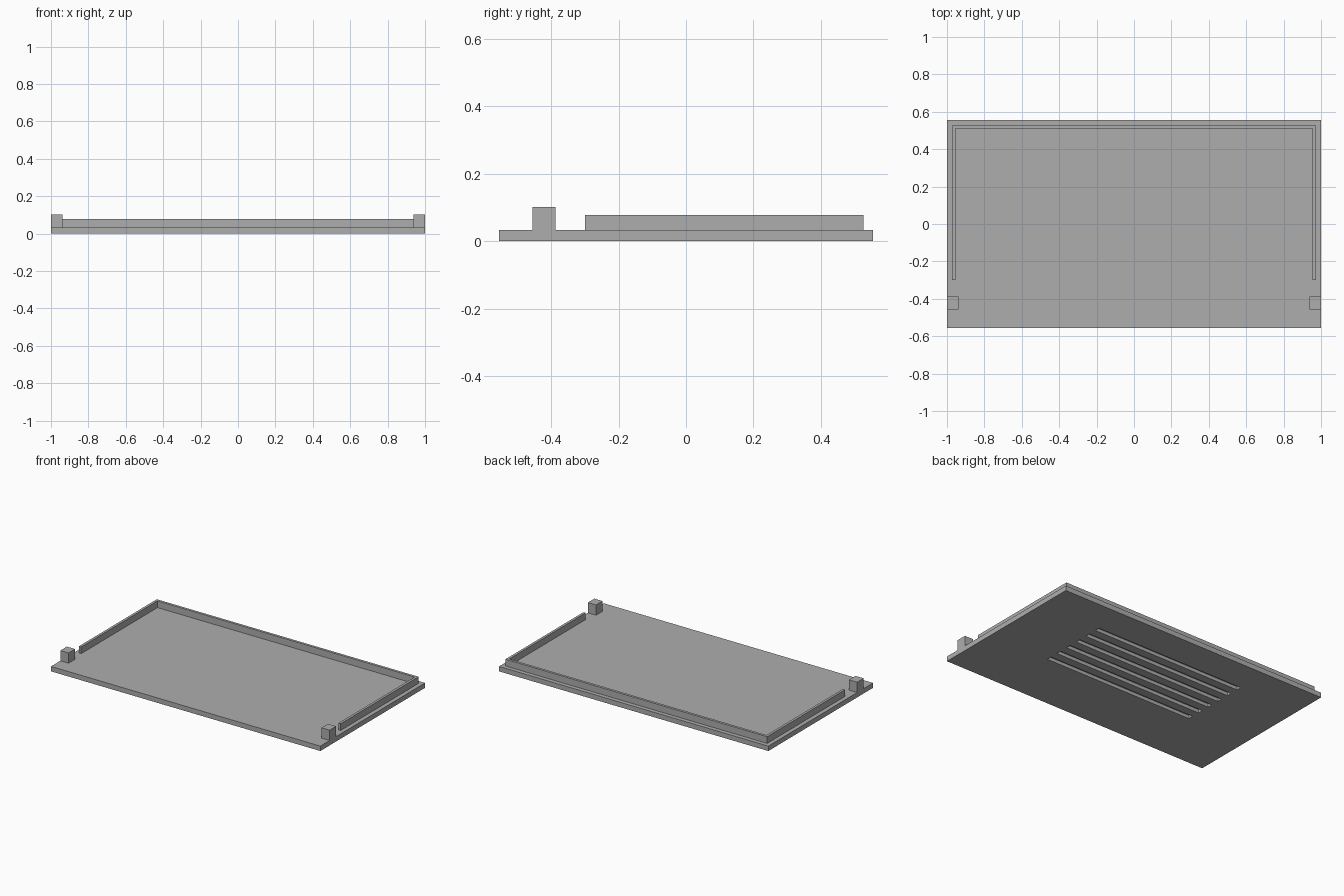
import bpy
import bmesh
from mathutils import Vector

cube = bpy.data.objects.get("Cube")
if cube:
    bpy.data.objects.remove(cube, do_unlink=True)

# Single grey plastic
grey = bpy.data.materials.new("grey plastic")
grey.use_nodes = True
colour = (0.42, 0.42, 0.42, 1)
grey.diffuse_color = colour
grey.node_tree.nodes["Principled BSDF"].inputs["Base Color"].default_value = colour

HALF_X, HALF_Y, PLATE_TOP = 1.0, 0.555, 0.033


def add_object(name, bm):
    mesh = bpy.data.meshes.new(name)
    bmesh.ops.recalc_face_normals(bm, faces=bm.faces)
    bm.to_mesh(mesh)
    bm.free()
    mesh.materials.append(grey)
    obj = bpy.data.objects.new(name, mesh)
    bpy.context.collection.objects.link(obj)
    return obj


def add_box(bm, low, high):
    low, high = Vector(low), Vector(high)
    verts = bmesh.ops.create_cube(bm, size=1)["verts"]
    bmesh.ops.scale(bm, vec=high - low, verts=verts)
    bmesh.ops.translate(bm, vec=(low + high) / 2, verts=verts)


def box(name, low, high):
    bm = bmesh.new()
    add_box(bm, low, high)
    return add_object(name, bm)


# Base plate
plate = box("base_plate", (-HALF_X, -HALF_Y, 0), (HALF_X, HALF_Y, PLATE_TOP))

# Six blind grooves in the underside
bm = bmesh.new()
for i in range(6):
    y = -0.132 + i * 0.09
    add_box(bm, (-0.555, y - 0.017, -0.05), (0.555, y + 0.017, 0.022))
cutter = add_object("groove_cutter", bm)
cutter.hide_render = True
cut = plate.modifiers.new("grooves", "BOOLEAN")
cut.operation = "DIFFERENCE"
cut.solver = "EXACT"
cut.object = cutter
bpy.context.view_layer.objects.active = plate
bpy.ops.object.modifier_apply(modifier=cut.name)
bpy.data.objects.remove(cutter, do_unlink=True)

# U-shaped locating lip, open at the front
ox, oy, wall, front = 0.972, 0.527, 0.017, -0.30
ix, iy = ox - wall, oy - wall
outline = [(-ox, front), (-ix, front), (-ix, iy), (ix, iy),
           (ix, front), (ox, front), (ox, oy), (-ox, oy)]
bm = bmesh.new()
face = bm.faces.new([bm.verts.new((x, y, PLATE_TOP)) for x, y in outline])
top = bmesh.ops.extrude_face_region(bm, geom=[face])["geom"]
bmesh.ops.translate(bm, vec=(0, 0, 0.045),
                    verts=[v for v in top if isinstance(v, bmesh.types.BMVert)])
add_object("locating_lip", bm)

# Corner posts
for side, name in ((1, "left_post"), (-1, "right_post")):
    x1, x2 = sorted((side * 0.939, side * HALF_X))
    box(name, (x1, -0.456, PLATE_TOP), (x2, -0.387, 0.102))
